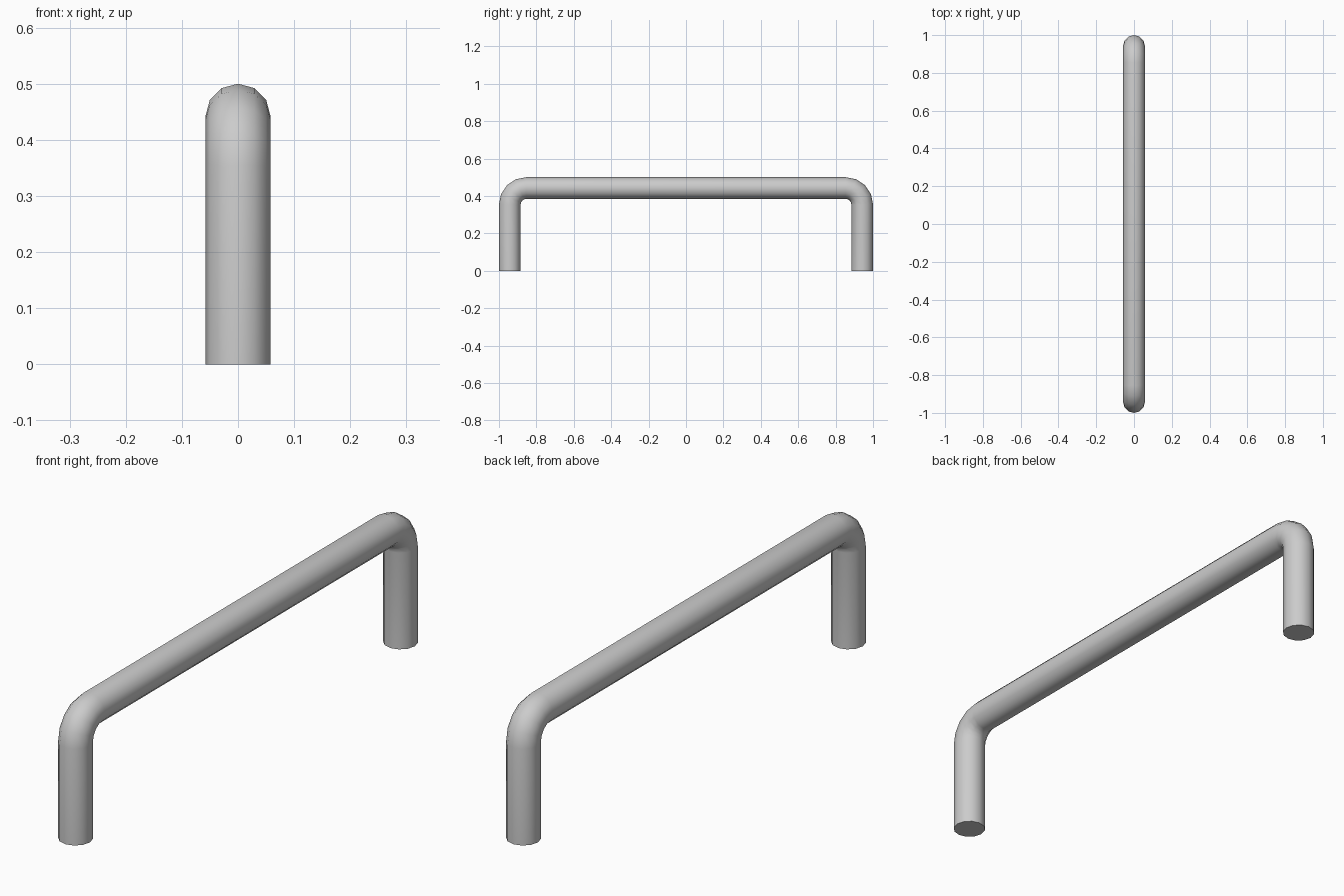
import bpy, bmesh
from math import sin, cos, pi
from mathutils import Vector

if "Cube" in bpy.data.objects:
    bpy.data.objects.remove(bpy.data.objects["Cube"])

R = 0.058        # tube radius
BEND = 0.088     # bend radius along the tube centre line
SIDES = 12
STEPS = 4        # segments per bend
Y, Z = 1 - R, 0.5 - R


def bend(side):
    """Centre point and tangent angle for each ring of the corner, leg to bar."""
    cy, cz = Y - BEND, Z - BEND
    for i in range(STEPS + 1):
        a = pi / 2 * i / STEPS
        yield (side * (cy + BEND * cos(a)), cz + BEND * sin(a),
               a if side > 0 else pi - a)


# Path: (y, z, angle of the outward normal)
path = [(Y, 0, 0), *bend(1), *reversed(list(bend(-1))), (-Y, 0, pi)]

# Sweep a round section along the path
bm = bmesh.new()
rings = []
for y, z, a in path:
    out = Vector((0, cos(a), sin(a)))
    rings.append([bm.verts.new(Vector((0, y, z))
                               + out * R * cos(2 * pi * k / SIDES)
                               + Vector((R * sin(2 * pi * k / SIDES), 0, 0)))
                  for k in range(SIDES)])
for r0, r1 in zip(rings, rings[1:]):
    for k in range(SIDES):
        n = (k + 1) % SIDES
        bm.faces.new((r0[k], r0[n], r1[n], r1[k]))

# Flat feet
bm.faces.new(rings[0])
bm.faces.new(rings[-1])
bmesh.ops.recalc_face_normals(bm, faces=bm.faces)

mesh = bpy.data.meshes.new("pull_handle")
bm.to_mesh(mesh)
bm.free()
handle = bpy.data.objects.new("pull_handle", mesh)
bpy.context.collection.objects.link(handle)
bpy.context.view_layer.objects.active = handle
handle.select_set(True)
bpy.ops.object.shade_smooth_by_angle(angle=pi * 40 / 180)
